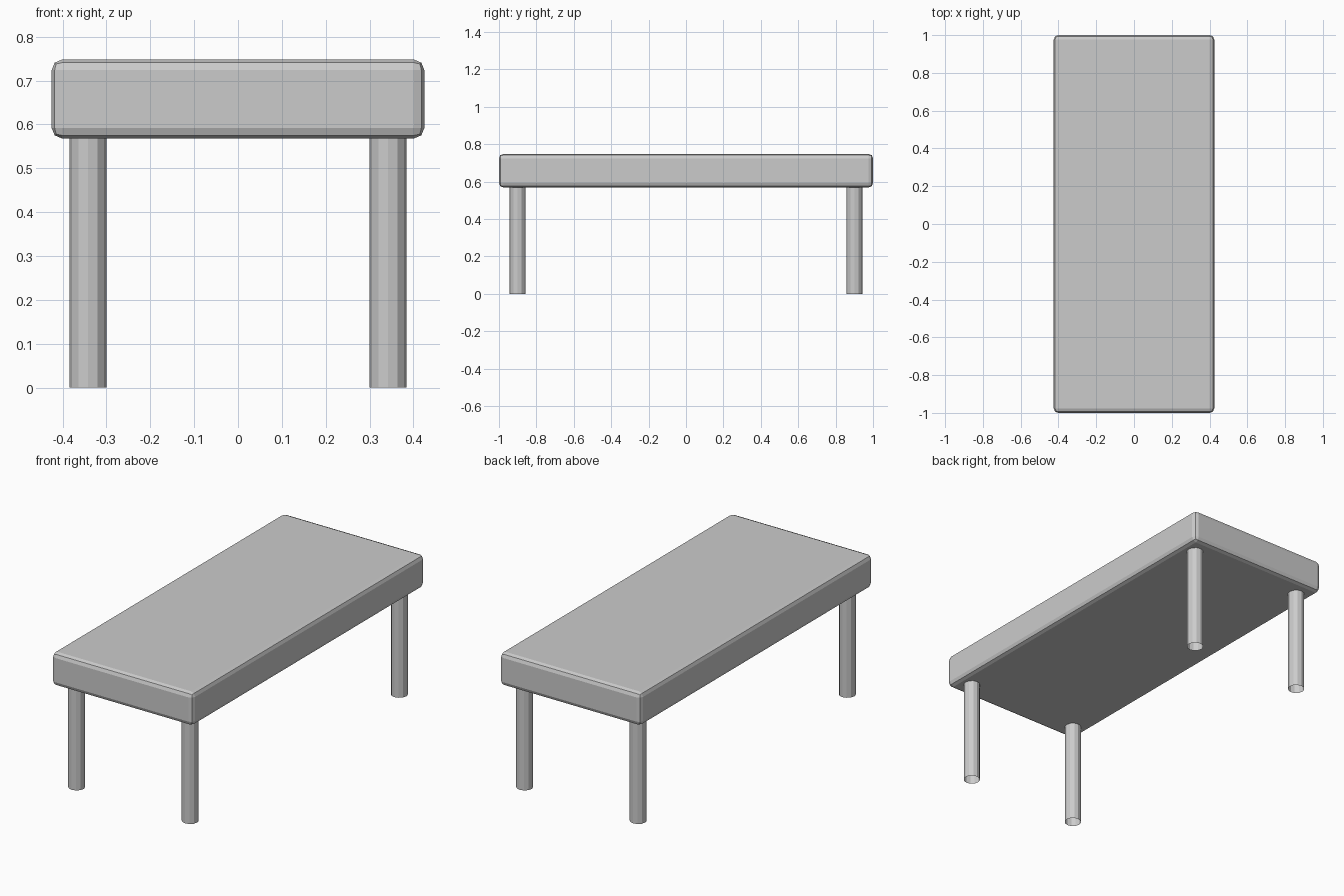
import bpy

if "Cube" in bpy.data.objects:
    bpy.data.objects.remove(bpy.data.objects["Cube"])

SLAB_BOTTOM, SLAB_TOP = 0.568, 0.748

# Thick table top with softened edges
bpy.ops.mesh.primitive_cube_add(size=1, location=(0, 0, (SLAB_BOTTOM + SLAB_TOP) / 2))
top = bpy.context.object
top.name = "table_top"
top.scale = (0.85, 2.0, SLAB_TOP - SLAB_BOTTOM)
bpy.ops.object.transform_apply(location=False, rotation=False, scale=True)
bevel = top.modifiers.new("rounded_edges", "BEVEL")
bevel.width = 0.024
bevel.segments = 2


# Open-ended twelve-sided tube legs at the four corners
def add_leg(name, x, y):
    bpy.ops.mesh.primitive_cylinder_add(
        vertices=12, radius=0.0425, depth=SLAB_BOTTOM, end_fill_type="NOTHING",
        location=(x, y, SLAB_BOTTOM / 2))
    bpy.context.object.name = name


for side, x in (("left", -0.342), ("right", 0.342)):
    for end, y in (("front", -0.90), ("back", 0.90)):
        add_leg(f"{end}_{side}_leg", x, y)
